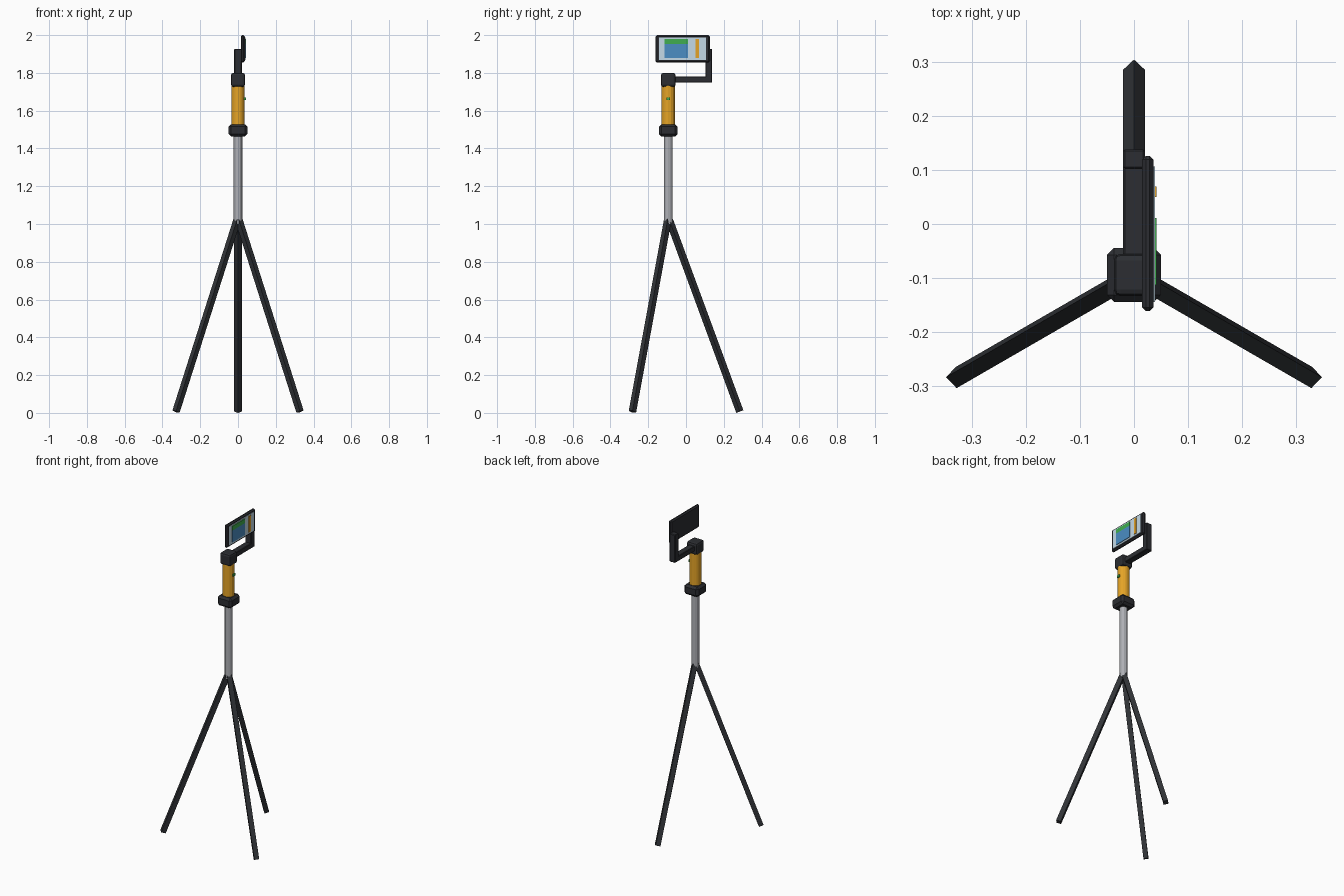
import bpy, math
from mathutils import Vector

if "Cube" in bpy.data.objects:
    bpy.data.objects.remove(bpy.data.objects["Cube"])

CY = -0.094   # y of the pole axis


def material(name, rgb):
    m = bpy.data.materials.new(name)
    m.diffuse_color = (*rgb, 1)
    m.use_nodes = True
    m.node_tree.nodes["Principled BSDF"].inputs["Base Color"].default_value = m.diffuse_color
    return m


DARK = material("dark_plastic", (0.025, 0.027, 0.032))
LEG = material("leg_black", (0.03, 0.033, 0.038))
METAL = material("metal", (0.42, 0.43, 0.46))
ORANGE = material("orange", (0.78, 0.37, 0.02))
SCREEN = material("screen", (0.55, 0.70, 0.80))
BLUE = material("blue", (0.07, 0.27, 0.55))
GREEN = material("green", (0.05, 0.42, 0.08))


def box(name, lo, hi, mat, bevel=0.0, segments=1):
    lo, hi = Vector(lo), Vector(hi)
    bpy.ops.mesh.primitive_cube_add(size=1, location=(lo + hi) / 2)
    o = bpy.context.object
    o.name = name
    o.scale = hi - lo
    bpy.ops.object.transform_apply(location=False, rotation=False, scale=True)
    o.data.materials.append(mat)
    if bevel:
        b = o.modifiers.new("bevel", 'BEVEL')
        b.width, b.segments = bevel, segments
    return o


def rod(name, a, b, radius, sides, mat):
    a, b = Vector(a), Vector(b)
    d = b - a
    bpy.ops.mesh.primitive_cylinder_add(vertices=sides, radius=radius,
                                        depth=d.length, location=(a + b) / 2)
    o = bpy.context.object
    o.name = name
    o.rotation_mode = 'QUATERNION'
    o.rotation_quaternion = Vector((0, 0, 1)).rotation_difference(d.normalized())
    o.data.materials.append(mat)
    return o


# tripod legs: square bars spread at 120 degrees
for name, deg in (("back_leg", 90), ("front_left_leg", 210), ("front_right_leg", 330)):
    c, s = math.cos(math.radians(deg)), math.sin(math.radians(deg))
    rod(name, (0.379 * c, CY + 0.379 * s, 0.007),
        (0.006 * c, CY + 0.006 * s, 1.02), 0.02, 4, LEG)

# pole, collar and grip
rod("pole", (0, CY, 1.0), (0, CY, 1.48), 0.0225, 12, METAL)
box("collar", (-0.05, CY - 0.05, 1.464), (0.05, CY + 0.05, 1.528), DARK, 0.013)
rod("grip", (0, CY, 1.52), (0, CY, 1.735), 0.035, 16, ORANGE)
box("grip_button", (0.028, CY - 0.01, 1.656), (0.042, CY + 0.01, 1.671), GREEN)

# head and L-shaped arm
box("head", (-0.037, CY - 0.039, 1.726), (0.037, CY + 0.039, 1.8), DARK, 0.012, 2)
box("arm", (-0.02, CY, 1.749), (0.02, 0.136, 1.782), DARK, 0.003)
box("arm_post", (-0.02, 0.102, 1.749), (0.02, 0.138, 1.927), DARK, 0.003)

# display unit facing +x, with its screen panels
box("display_body", (0.015, -0.161, 1.855), (0.036, 0.126, 2.0), DARK, 0.007)
box("screen", (0.033, -0.144, 1.868), (0.0385, 0.106, 1.988), SCREEN)
for name, y0, y1, z0, z1, mat in (
        ("header_panel", -0.113, 0.011, 1.953, 1.98, GREEN),
        ("main_panel", -0.113, 0.011, 1.878, 1.953, BLUE),
        ("side_panel", 0.05, 0.069, 1.878, 1.98, ORANGE)):
    box(name, (0.037, y0, z0), (0.042, y1, z1), mat)
